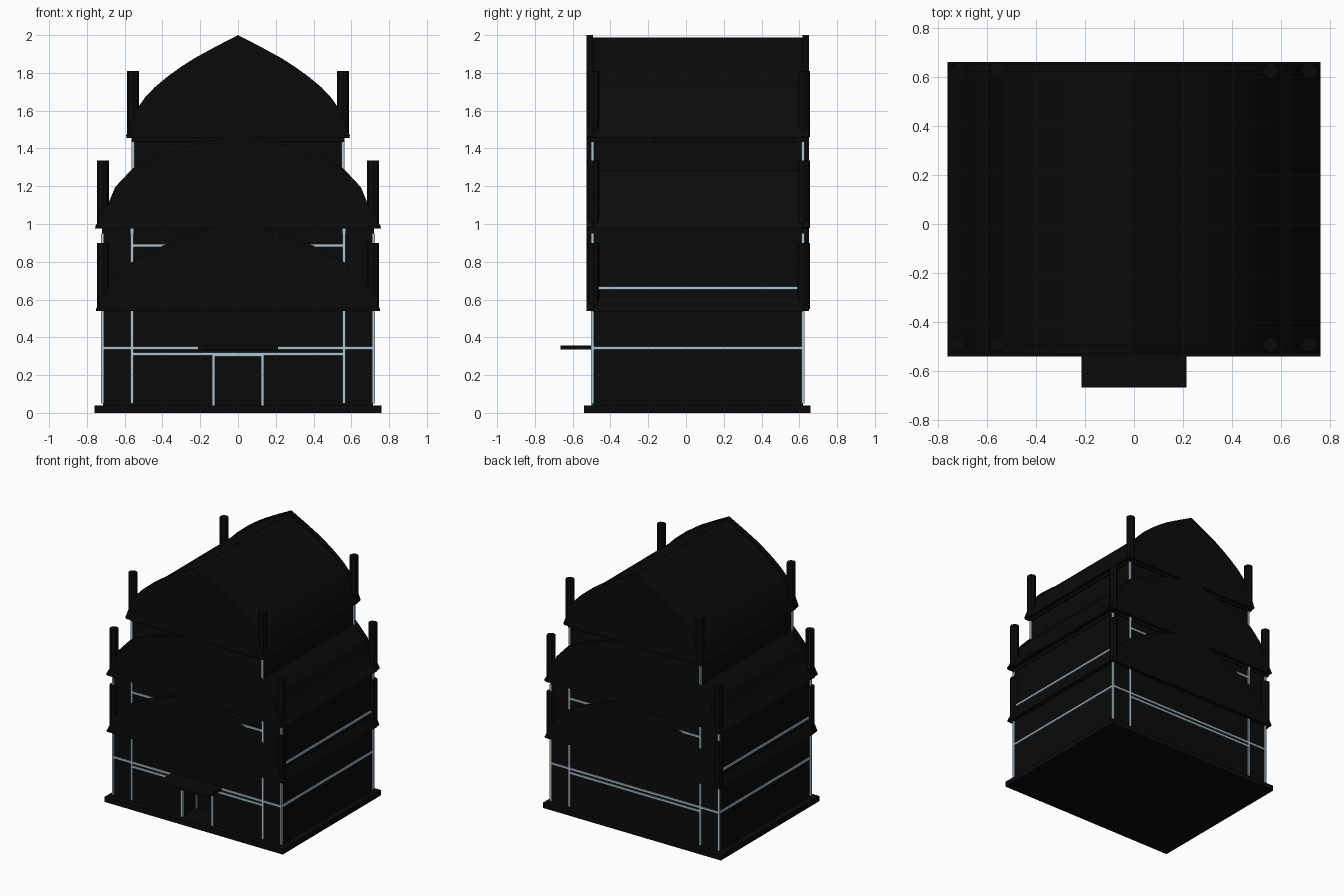
import bpy, bmesh, math

if "Cube" in bpy.data.objects:
    bpy.data.objects.remove(bpy.data.objects["Cube"])


def material(name, rgb):
    m = bpy.data.materials.new(name)
    m.diffuse_color = (*rgb, 1)
    m.use_nodes = True
    m.node_tree.nodes["Principled BSDF"].inputs["Base Color"].default_value = m.diffuse_color
    return m


BLACK = material("black", (0.003, 0.003, 0.003))
PALE = material("pale blue", (0.42, 0.55, 0.63))

FRONT, BACK = -0.495, 0.62      # wall planes
MID = (FRONT + BACK) / 2


def finish(name, bm, mat):
    bmesh.ops.recalc_face_normals(bm, faces=bm.faces[:])
    me = bpy.data.meshes.new(name)
    bm.to_mesh(me)
    bm.free()
    me.materials.append(mat)
    ob = bpy.data.objects.new(name, me)
    bpy.context.collection.objects.link(ob)
    return ob


def box(name, x, y, z, mat):
    bm = bmesh.new()
    bmesh.ops.create_cube(bm, size=1)
    for v in bm.verts:
        v.co = [r[0] + (c + 0.5) * (r[1] - r[0]) for c, r in zip(v.co, (x, y, z))]
    return finish(name, bm, mat)


def extrude_profile(name, half, y0, y1, drop=0.0):
    """Mirror a half outline running from eave to ridge and extrude it along y."""
    pts = [(x, z - (drop if i else 0)) for i, (x, z) in enumerate(half)]
    outline = pts + [(-x, z) for x, z in reversed(pts) if x > 0]
    bm = bmesh.new()
    face = bm.faces.new([bm.verts.new((x, y0, z)) for x, z in outline])
    out = bmesh.ops.extrude_face_region(bm, geom=[face])
    for v in out["geom"]:
        if isinstance(v, bmesh.types.BMVert):
            v.co.y = y1
    return finish(name, bm, BLACK)


def pinnacle(name, x, y, z0, z1):
    bm = bmesh.new()
    bmesh.ops.create_cone(bm, cap_ends=True, segments=8, radius1=0.032,
                          radius2=0.032, depth=z1 - z0)
    bmesh.ops.translate(bm, verts=bm.verts[:], vec=(x, y, (z0 + z1) / 2))
    return finish(name, bm, BLACK)


# Base slab, storeys and cornices
box("base", (-0.76, 0.76), (-0.54, 0.66), (0, 0.04), BLACK)
walls = box("lower_walls", (-0.715, 0.715), (FRONT, BACK), (0.03, 1.0), BLACK)
box("upper_walls", (-0.555, 0.555), (FRONT, BACK), (1.0, 1.48), BLACK)
box("lower_cornice", (-0.72, 0.72), (FRONT - 0.005, BACK + 0.005), (0.95, 0.985), BLACK)
box("upper_cornice", (-0.565, 0.565), (FRONT - 0.01, BACK + 0.01), (1.435, 1.465), BLACK)

# Doorway recess cut in the front wall
cutter = box("doorway_cutter", (-0.13, 0.13), (-0.6, -0.32), (0.04, 0.305), BLACK)
cutter.hide_render = True
cutter.hide_set(True)
cut = walls.modifiers.new("doorway", "BOOLEAN")
cut.object = cutter
cut.solver = 'EXACT'

# Three tiers of curved gables with flared eaves
lower = [(0.75, 0.54), (0.752, 0.55), (0.70, 0.65), (0.65, 0.72), (0.56, 0.80),
         (0.40, 0.885), (0.20, 0.96), (0, 1.02)]
middle = [(0.75, 0.975), (0.757, 0.985), (0.69, 1.10), (0.65, 1.196), (0.556, 1.296),
          (0.40, 1.37), (0.20, 1.43), (0, 1.47)]
top = [(0.585, 1.455), (0.593, 1.467), (0.565, 1.535), (0.535, 1.61), (0.49, 1.673),
       (0.44, 1.725), (0.37, 1.783), (0.30, 1.833), (0.23, 1.878), (0.12, 1.938), (0, 2.0)]
for tier, profile in (("lower", lower), ("middle", middle), ("top", top)):
    extrude_profile(tier + "_roof", profile, FRONT, BACK, 0.012)
    extrude_profile(tier + "_front_gable", profile, -0.528, FRONT + 0.002)
    extrude_profile(tier + "_back_gable", profile, BACK - 0.002, 0.65)

# Corner pinnacles and pale posts
R = 0.008
for sx in (-1, 1):
    for y, side in ((FRONT, "front"), (BACK, "back")):
        for tier, x, z0, z1 in (("lower", 0.715, 0.55, 0.90), ("middle", 0.715, 0.98, 1.335),
                                ("top", 0.555, 1.46, 1.81)):
            pinnacle(f"{tier}_{side}_pinnacle", sx * x, y + 0.004, z0, z1)
        for part, x, z0, z1 in (("corner", 0.717, 0.05, 0.95), ("inner", 0.56, 0.05, 0.975),
                                ("upper", 0.557, 1.25, 1.435)):
            box(f"{part}_{side}_post", (sx * x - R, sx * x + R), (y - R, y + R), (z0, z1), PALE)

# Pale horizontal bands on front and back
for y, side in ((FRONT, "front"), (BACK, "back")):
    for part, x, z in (("storey", 0.715, 0.343), ("lintel", 0.56, 0.312), ("gable", 0.56, 0.885)):
        box(f"{part}_{side}_band", (-x, x), (y - R, y + R), (z - R, z + R), PALE)

# Pale bands along the sides
for sx in (-1, 1):
    x = sx * 0.717
    for part, y0, y1, z in (("storey", FRONT, BACK, 0.343), ("upper", -0.465, 0.59, 0.66)):
        box(part + "_side_band", (x - R, x + R), (y0, y1), (z - R, z + R), PALE)

# Door frames at the wall and at the back of the recess
for y, part in ((FRONT, "outer"), (-0.325, "inner")):
    for x in (-0.13, 0.13):
        box(part + "_door_jamb", (x - R, x + R), (y - R, y + R), (0.04, 0.305), PALE)
    box(part + "_door_head", (-0.138, 0.138), (y - R, y + R), (0.298, 0.312), PALE)

# Flat canopy above the door
box("door_canopy", (-0.213, 0.213), (-0.665, FRONT + 0.01), (0.335, 0.357), BLACK)
